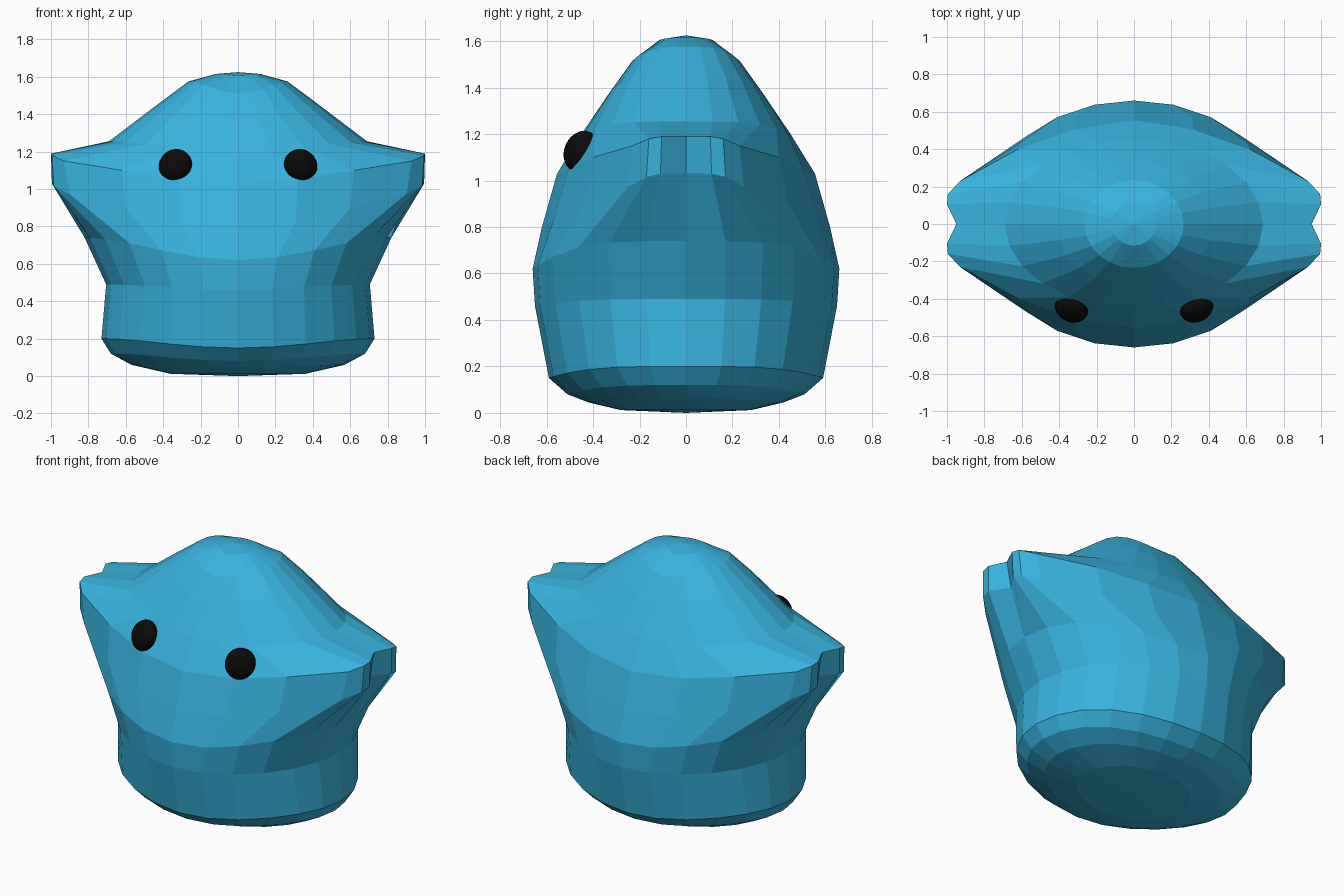
import bpy, bmesh
from math import sin, cos, pi
from mathutils import Vector

if "Cube" in bpy.data.objects:
    bpy.data.objects.remove(bpy.data.objects["Cube"], do_unlink=True)


def make_material(name, rgb):
    mat = bpy.data.materials.new(name)
    mat.use_nodes = True
    mat.diffuse_color = (*rgb, 1)
    bsdf = next(n for n in mat.node_tree.nodes if n.type == 'BSDF_PRINCIPLED')
    bsdf.inputs["Base Color"].default_value = (*rgb, 1)
    return mat


blue = make_material("sky blue", (0.04, 0.45, 0.72))
black = make_material("eye black", (0.003, 0.003, 0.003))

QUARTER = 6                 # segments in a quarter of each ring
SIDES = QUARTER * 4


def ellipse(rx, ry):
    """Quarter outline running from the side to the front."""
    return [(rx * cos(k * pi / SIDES * 2), ry * sin(k * pi / SIDES * 2))
            for k in range(QUARTER + 1)]


# Pointed, notched outlines at the ear fins
ear_low = [(.92, 0), (.995, .11), (.985, .17), (.9, .25), (.6, .44), (.31, .57), (0, .62)]
ear_top = [(.95, 0), (1, .105), (.995, .16), (.93, .23), (.62, .4), (.32, .505), (0, .555)]

# Each ring: height at front, height at side, quarter outline
rings = [
    (.012, .012, ellipse(.36, .28)),
    (.045, .06, ellipse(.57, .42)),
    (.08, .12, ellipse(.68, .51)),
    (.15, .2, ellipse(.73, .59)),
    (.46, .49, ellipse(.705, .65)),
    (.62, .74, ellipse(.82, .66)),
    (.8, 1.03, ear_low),
    (1.03, 1.19, ear_top),
    (1.2, 1.255, ellipse(.69, .45)),
    (1.37, 1.46, ellipse(.42, .335)),
    (1.51, 1.575, ellipse(.265, .235)),
    (1.605, 1.615, ellipse(.12, .115)),
]

# Body: stacked rings closed by a fan at both ends
bm = bmesh.new()
loops = []
for front_z, side_z, outline in rings:
    loop = []
    for i in range(SIDES):
        quad, k = divmod(i, QUARTER)
        x, y = outline[QUARTER - k if quad % 2 else k]
        sx = 1 if quad in (0, 3) else -1
        sy = 1 if quad < 2 else -1
        rise = 1 - abs(sin(2 * pi * i / SIDES)) ** 4
        loop.append(bm.verts.new((sx * x, sy * y, front_z + (side_z - front_z) * rise)))
    loops.append(loop)
base = bm.verts.new((0, 0, 0))
crown = bm.verts.new((0, 0, 1.625))
for i in range(SIDES):
    j = (i + 1) % SIDES
    for a, b in zip(loops, loops[1:]):
        bm.faces.new((a[i], a[j], b[j], b[i]))
    bm.faces.new((base, loops[0][j], loops[0][i]))
    bm.faces.new((crown, loops[-1][i], loops[-1][j]))
bmesh.ops.recalc_face_normals(bm, faces=bm.faces)
mesh = bpy.data.meshes.new("body")
bm.to_mesh(mesh)
bm.free()
mesh.materials.append(blue)
bpy.context.collection.objects.link(bpy.data.objects.new("body", mesh))

# Eyes: flattened balls lying against the sloped front
for name, side in (("left_eye", 1), ("right_eye", -1)):
    bpy.ops.mesh.primitive_uv_sphere_add(segments=32, ring_count=16, radius=1,
                                         location=(side * .335, -.45, 1.125))
    eye = bpy.context.object
    eye.name = name
    eye.scale = (.092, .092, .07)
    facing = Vector((side * .4, -.85, .38))
    eye.rotation_euler = facing.to_track_quat('Z', 'Y').to_euler()
    eye.data.materials.append(black)
    bpy.ops.object.shade_smooth()
